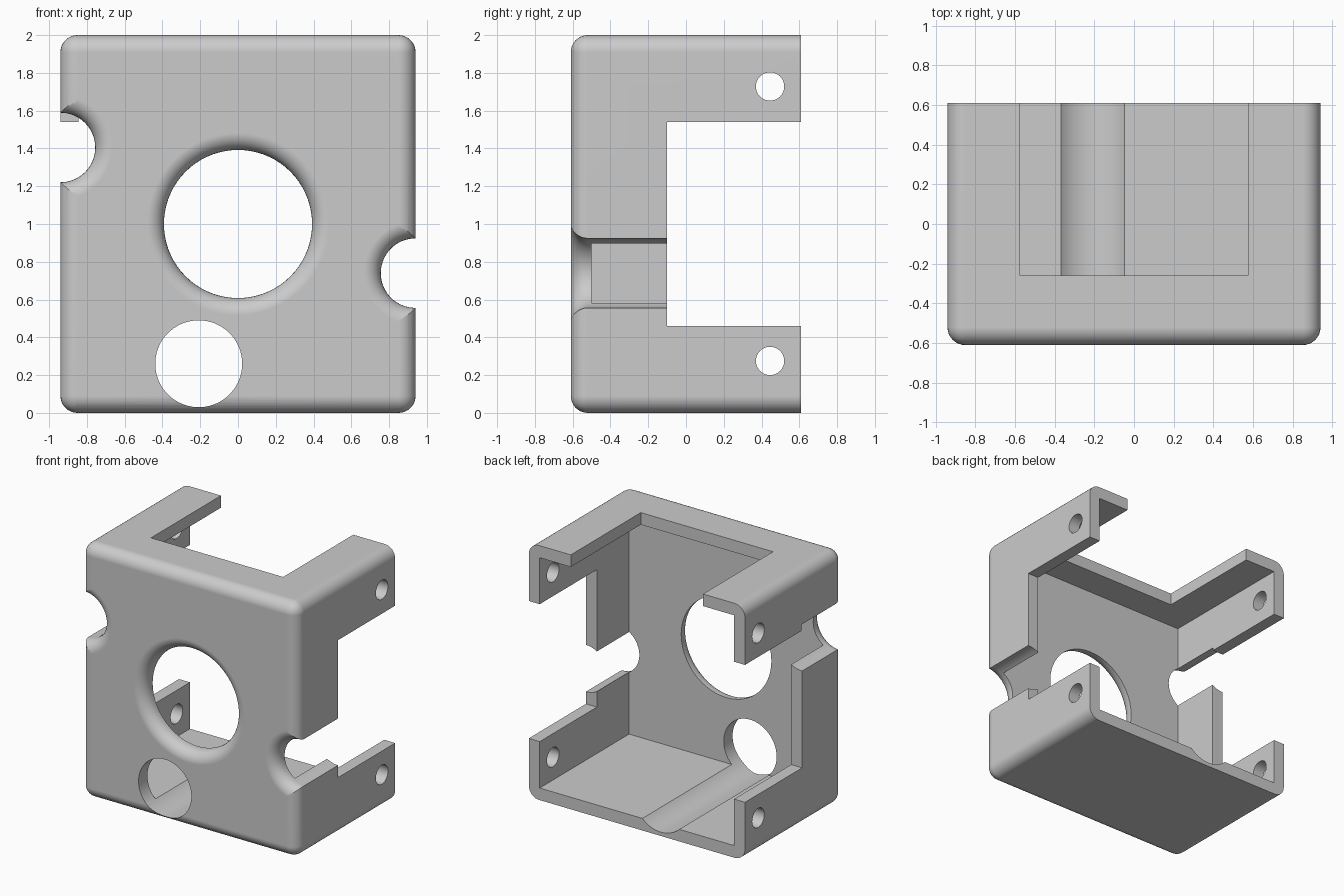
import bpy, bmesh, math
from mathutils import Matrix, Vector

if "Cube" in bpy.data.objects:
    bpy.data.objects.remove(bpy.data.objects["Cube"])

HALF_W, HALF_D, HEIGHT = 0.94, 0.61, 2.0
WALL, FRONT_INNER, FILLET = 0.095, -0.5, 0.09

grey = bpy.data.materials.new("light_grey")
grey.use_nodes = True
grey.diffuse_color = (0.6, 0.6, 0.6, 1)
grey.node_tree.nodes["Principled BSDF"].inputs["Base Color"].default_value = (0.6, 0.6, 0.6, 1)


def make_object(name, bm):
    bmesh.ops.recalc_face_normals(bm, faces=bm.faces[:])
    mesh = bpy.data.meshes.new(name)
    bm.to_mesh(mesh)
    bm.free()
    mesh.materials.append(grey)
    obj = bpy.data.objects.new(name, mesh)
    bpy.context.collection.objects.link(obj)
    return obj


def box_mesh(low, high):
    low, high = Vector(low), Vector(high)
    bm = bmesh.new()
    bmesh.ops.create_cube(bm, size=1, matrix=Matrix.Translation((low + high) / 2)
                          @ Matrix.Diagonal((*(high - low), 1)))
    return bm


def round_cutter(name, x, z, radius, end, flare=0.0):
    """Cutter along y, optionally with a rounded mouth at the front face."""
    profile = [(radius + flare, -HALF_D - 0.1)]
    if flare:
        for i in range(9):
            a = math.pi / 2 * i / 8
            profile.append((radius + flare * (1 - math.sin(a)),
                            -HALF_D + flare * (1 - math.cos(a))))
    profile.append((radius, end))
    bm = bmesh.new()
    verts = [bm.verts.new((x + r, y, z)) for r, y in profile]
    edges = [bm.edges.new(pair) for pair in zip(verts, verts[1:])]
    bmesh.ops.spin(bm, geom=verts + edges, cent=(x, 0, z), axis=(0, 1, 0),
                   angle=math.tau, steps=72)
    bmesh.ops.remove_doubles(bm, verts=bm.verts[:], dist=0.0001)
    bmesh.ops.holes_fill(bm, edges=[e for e in bm.edges if e.is_boundary])
    return make_object(name, bm)


# Outer shell, rounded everywhere except around the open back
bm = box_mesh((-HALF_W, -HALF_D, 0), (HALF_W, HALF_D, HEIGHT))
rounded = [e for e in bm.edges if any(v.co.y < 0 for v in e.verts)]
bmesh.ops.bevel(bm, geom=rounded, offset=FILLET, offset_type='OFFSET',
                segments=8, profile=0.5, affect='EDGES')
housing = make_object("housing", bm)

# Cavity, top opening and side notches
cutters = [
    make_object("cavity_cutter", box_mesh((-HALF_W + WALL, FRONT_INNER, WALL),
                                          (HALF_W - WALL, 1, HEIGHT - WALL))),
    make_object("top_opening_cutter", box_mesh((-0.575, -0.26, 1.5), (0.575, 1.1, 2.2))),
    make_object("side_notch_cutter", box_mesh((-1.2, -0.1, 0.46), (1.2, 1.2, 1.54))),
]

# Front opening, side channels, and the lower port with its floor groove
cutters += [
    round_cutter("front_opening_cutter", 0, 1.0, 0.392, -0.3, FILLET),
    round_cutter("left_channel_cutter", HALF_W, 0.74, 0.184, -0.095, FILLET),
    round_cutter("right_channel_cutter", -HALF_W, 1.405, 0.184, -0.095, FILLET),
    round_cutter("lower_port_cutter", -0.208, 0.26, 0.23, 1.3),
]

# Screw holes through both side walls
for name, z in (("lower", 0.275), ("upper", 1.728)):
    bm = bmesh.new()
    bmesh.ops.create_cone(bm, cap_ends=True, segments=40, radius1=0.075, radius2=0.075,
                          depth=2.6, matrix=Matrix.Translation((0, 0.445, z))
                          @ Matrix.Rotation(math.pi / 2, 4, 'Y'))
    cutters.append(make_object(name + "_screw_hole_cutter", bm))

bpy.ops.object.select_all(action='DESELECT')
housing.select_set(True)
bpy.context.view_layer.objects.active = housing
for cutter in cutters:
    cutter.hide_render = True
    mod = housing.modifiers.new(cutter.name, 'BOOLEAN')
    mod.operation = 'DIFFERENCE'
    mod.solver = 'EXACT'
    mod.object = cutter
    bpy.ops.object.modifier_apply(modifier=mod.name)
    bpy.data.objects.remove(cutter)

# Smooth fillets and bores with crisp flat faces
bpy.ops.object.shade_smooth_by_angle(angle=math.radians(30))
weighted = housing.modifiers.new("even_shading", 'WEIGHTED_NORMAL')
weighted.keep_sharp = True
